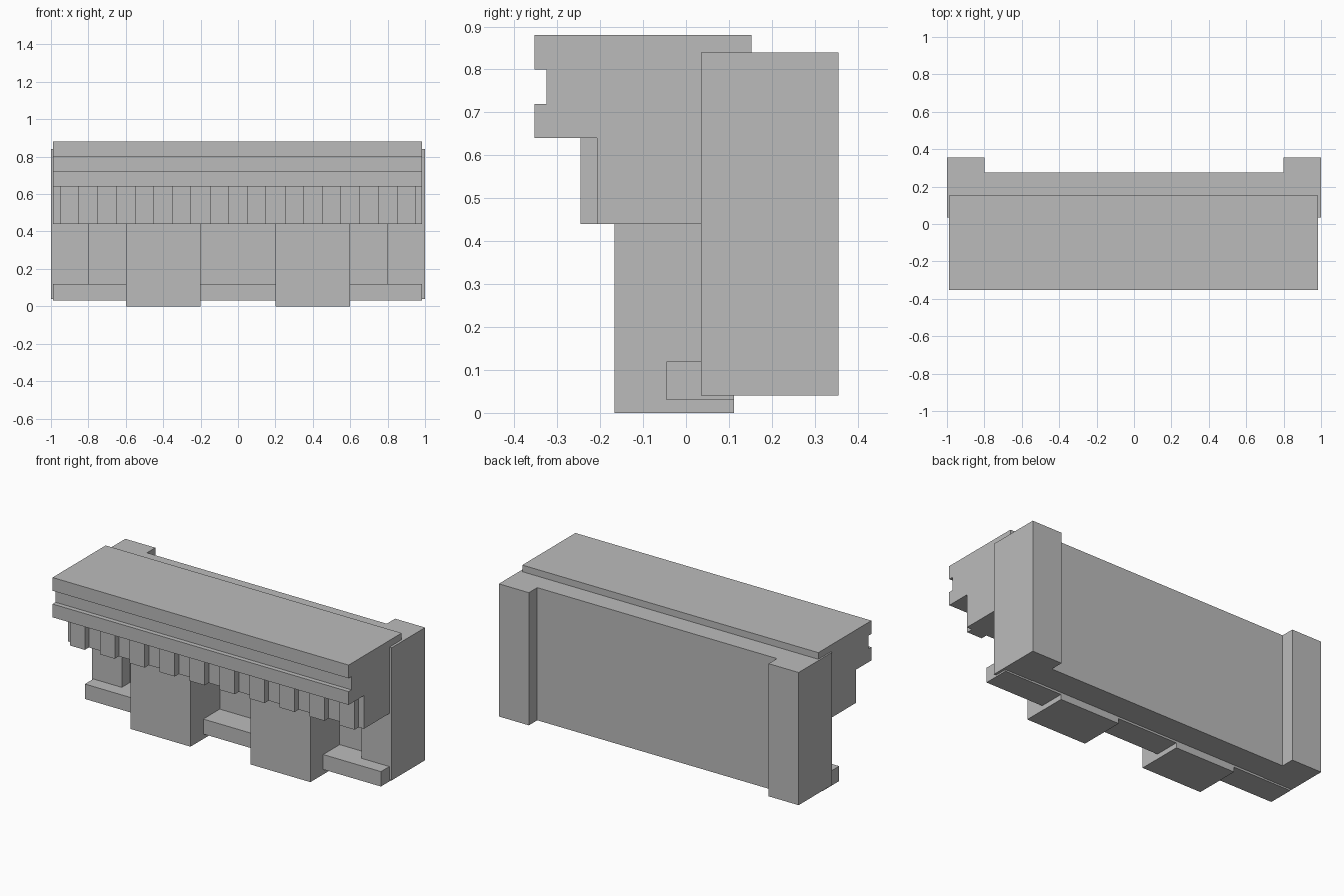
import bpy
import bmesh

cube = bpy.data.objects.get("Cube")
if cube:
    bpy.data.objects.remove(cube, do_unlink=True)

stone = bpy.data.materials.new("grey stone")
stone.use_nodes = True
GREY = (0.5, 0.5, 0.5, 1)
stone.diffuse_color = GREY
stone.node_tree.nodes["Principled BSDF"].inputs["Base Color"].default_value = GREY


def extrude_profile(name, profile, x0, x1):
    """Sweep a closed (y, z) outline along x."""
    bm = bmesh.new()
    face = bm.faces.new([bm.verts.new((x0, y, z)) for y, z in profile])
    swept = bmesh.ops.extrude_face_region(bm, geom=[face])["geom"]
    verts = [v for v in swept if isinstance(v, bmesh.types.BMVert)]
    bmesh.ops.translate(bm, verts=verts, vec=(x1 - x0, 0, 0))
    bmesh.ops.recalc_face_normals(bm, faces=bm.faces)
    mesh = bpy.data.meshes.new(name)
    bm.to_mesh(mesh)
    bm.free()
    mesh.materials.append(stone)
    obj = bpy.data.objects.new(name, mesh)
    bpy.context.collection.objects.link(obj)
    return obj


def box(name, x, y, z):
    outline = [(y[0], z[0]), (y[1], z[0]), (y[1], z[1]), (y[0], z[1])]
    return extrude_profile(name, outline, *x)


LEFT, RIGHT = -0.99, 0.985

# Wall panel with a thicker pier at each end
box("wall", (-0.8, 0.8), (0.115, 0.275), (0.04, 0.84))
box("right_pier", (-1, -0.8), (0.035, 0.355), (0.04, 0.84))
box("left_pier", (0.8, 1), (0.035, 0.355), (0.04, 0.84))

# Plinth and the two broad pillars in front of the wall
box("plinth", (LEFT, RIGHT), (-0.045, 0.112), (0.03, 0.12))
box("right_pillar", (-0.6, -0.2), (-0.167, 0.112), (0, 0.44))
box("left_pillar", (0.2, 0.6), (-0.167, 0.112), (0, 0.44))

# Overhanging cornice with a groove, stepping back to the frieze
cornice = [(0.153, 0.88), (-0.353, 0.88), (-0.353, 0.8), (-0.325, 0.8),
           (-0.325, 0.72), (-0.353, 0.72), (-0.353, 0.64), (-0.207, 0.64),
           (-0.207, 0.44), (0.153, 0.44)]
extrude_profile("cornice", cornice, LEFT, RIGHT)

# Row of dentils under the cornice
for i in range(10):
    x = -0.95 + 0.2 * i
    box(f"dentil_{i + 1}", (x, x + 0.1), (-0.246, -0.207), (0.44, 0.64))
